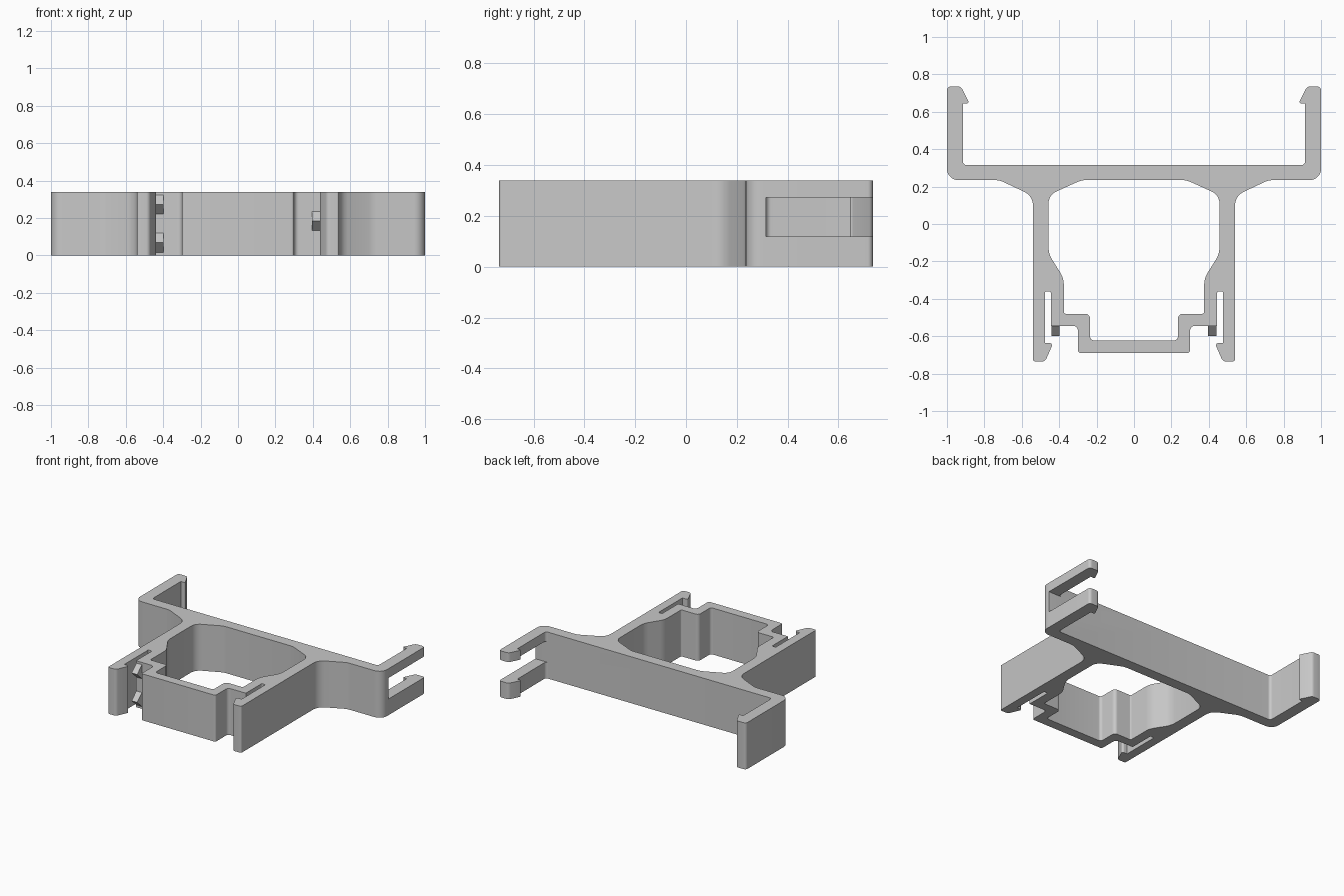
import bpy
import bmesh
import math
from mathutils import Matrix, Vector

HEIGHT = 0.34
SLOT_LOW, SLOT_HIGH, SLOT_Y = 0.118, 0.272, 0.315

cube = bpy.data.objects.get("Cube")
if cube:
    bpy.data.objects.remove(cube, do_unlink=True)

GREY = (0.58, 0.58, 0.58, 1)
grey = bpy.data.materials.new("plain grey")
grey.use_nodes = True
grey.diffuse_color = GREY
grey.node_tree.nodes["Principled BSDF"].inputs["Base Color"].default_value = GREY


def rounded(corners):
    """Replace each (x, y, radius) corner by an arc; radius 0 stays sharp."""
    pts = []
    for i, (x, y, r) in enumerate(corners):
        p = Vector((x, y, 0))
        if r == 0:
            pts.append(p)
            continue
        a = (Vector((*corners[i - 1][:2], 0)) - p).normalized()
        b = (Vector((*corners[(i + 1) % len(corners)][:2], 0)) - p).normalized()
        half = a.angle(b) / 2
        centre = p + (a + b).normalized() * (r / math.sin(half))
        start = p + a * (r / math.tan(half)) - centre
        turn = math.copysign(math.pi - 2 * half, b.cross(a).z)
        steps = max(2, math.ceil(abs(turn) / math.radians(13)))
        pts += [centre + Matrix.Rotation(turn * k / steps, 3, "Z") @ start
                for k in range(steps + 1)]
    return pts


def add_half(bm, points, side, fork=None):
    """Extrude half an outline; fork = (first, last) points of the slotted arm."""
    columns = []
    for i, p in enumerate(points):
        levels = [0, HEIGHT]
        if fork and fork[0] <= i <= fork[1]:
            levels = [0, SLOT_LOW, SLOT_HIGH, HEIGHT]
        columns.append([bm.verts.new((side * p.x, p.y, z)) for z in levels])
    for i, col in enumerate(columns):
        nxt = columns[(i + 1) % len(columns)]
        if abs(col[0].co.x) + abs(nxt[0].co.x) < 1e-5:
            continue  # open where the halves meet
        if len(col) == len(nxt) == 4:
            for k in (0, 2):
                bm.faces.new((col[k], nxt[k], nxt[k + 1], col[k + 1]))
        else:
            bm.faces.new(col + nxt[::-1])
    for k in (0, -1):
        bm.faces.new([c[k] for c in columns])
    if fork:
        arm = columns[fork[0]:fork[1] + 1]
        for k in (1, 2):
            bm.faces.new([c[k] for c in arm])
        first, last = arm[0], arm[-1]
        bm.faces.new((first[1], last[1], last[2], first[2]))


def finish(bm, name):
    bmesh.ops.remove_doubles(bm, verts=bm.verts[:], dist=1e-5)
    bmesh.ops.recalc_face_normals(bm, faces=bm.faces[:])
    mesh = bpy.data.meshes.new(name)
    bm.to_mesh(mesh)
    bm.free()
    mesh.materials.append(grey)
    obj = bpy.data.objects.new(name, mesh)
    bpy.context.collection.objects.link(obj)
    return obj


# Bracket outline: arm, hook, leg, clip, lower channel, inner opening
outline = rounded([
    (0, 0.315, 0), (0.915, SLOT_Y, 0.02), (0.915, 0.645, 0), (0.88, 0.645, 0.008),
    (0.925, 0.735, 0.025), (1, 0.735, 0.02), (1, SLOT_Y, 0), (1, 0.235, 0.06),
    (0.72, 0.235, 0.1), (0.54, 0.15, 0.08), (0.54, -0.735, 0.012),
    (0.475, -0.735, 0.025), (0.432, -0.637, 0.012), (0.475, -0.637, 0),
    (0.475, -0.36, 0.006), (0.445, -0.36, 0.006), (0.445, -0.545, 0),
    (0.3, -0.545, 0.025), (0.3, -0.69, 0.015), (0, -0.69, 0),
    (0, -0.622, 0), (0.235, -0.622, 0.02), (0.235, -0.48, 0.025),
    (0.375, -0.48, 0.01), (0.375, -0.29, 0.12), (0.457, -0.16, 0.12),
    (0.457, 0.155, 0.07), (0.28, 0.235, 0.1), (0, 0.235, 0),
])

# The left arm is forked by a slot, the right arm is solid
arm_end = next(i for i, p in enumerate(outline) if p.x > 0.999 and p.y < SLOT_Y + 0.001)
bm = bmesh.new()
add_half(bm, outline, 1, fork=(1, arm_end))
add_half(bm, outline, -1)
bracket = finish(bm, "bracket")
bpy.ops.object.select_all(action="DESELECT")
bracket.select_set(True)
bpy.context.view_layer.objects.active = bracket
bpy.ops.object.shade_smooth_by_angle(angle=math.radians(20))

# Wedge teeth beside the clips: two on the right, one on the left
for name, x, z in (("right_upper_tooth", -0.442, 0.272),
                   ("right_lower_tooth", -0.442, 0.068),
                   ("left_tooth", 0.395, 0.184)):
    bm = bmesh.new()
    ends = [[bm.verts.new((x + dx, y, z + dz))
             for y, dz in ((-0.54, -0.056), (-0.6, 0), (-0.54, 0.056))]
            for dx in (0, 0.045)]
    for end in ends:
        bm.faces.new(end)
    for k in range(3):
        bm.faces.new((ends[0][k - 1], ends[0][k], ends[1][k], ends[1][k - 1]))
    finish(bm, name)
